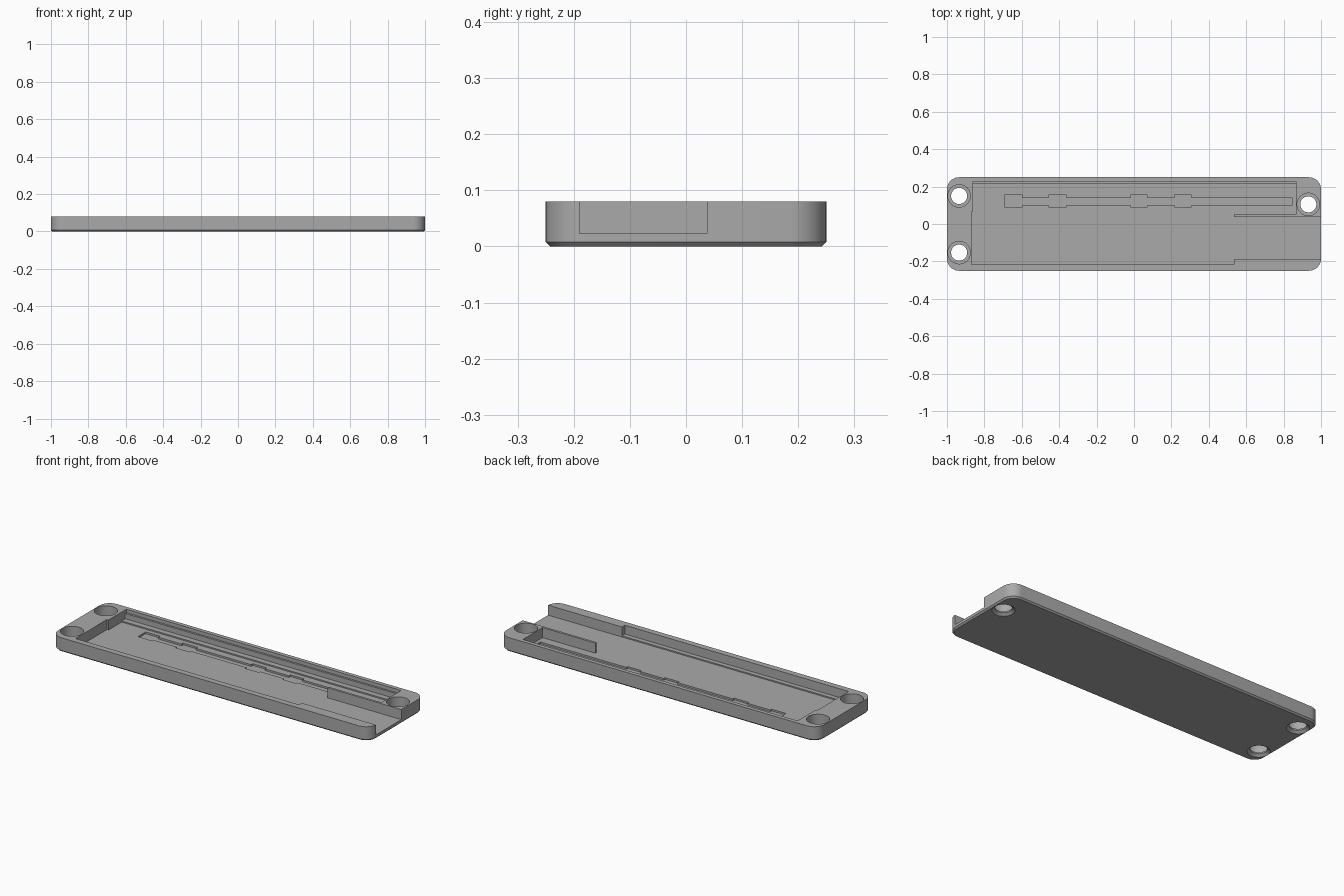
import bpy, bmesh, math

if "Cube" in bpy.data.objects:
    bpy.data.objects.remove(bpy.data.objects["Cube"])

LENGTH, WIDTH, HEIGHT = 2.0, 0.5, 0.08
FLOOR, LEDGE, LIP = 0.023, 0.03, 0.06
ABOVE = 0.12                      # cutters end above the tray


def loft(name, rings):
    """Closed solid through stacked loops of equal point count."""
    bm = bmesh.new()
    loops = [[bm.verts.new(p) for p in ring] for ring in rings]
    n = len(loops[0])
    for a, b in zip(loops, loops[1:]):
        for i in range(n):
            j = (i + 1) % n
            bm.faces.new((a[i], a[j], b[j], b[i]))
    bm.faces.new(loops[0][::-1])
    bm.faces.new(loops[-1])
    bmesh.ops.recalc_face_normals(bm, faces=bm.faces)
    mesh = bpy.data.meshes.new(name)
    bm.to_mesh(mesh)
    bm.free()
    obj = bpy.data.objects.new(name, mesh)
    bpy.context.collection.objects.link(obj)
    return obj


def prism(name, points, z0, z1=ABOVE):
    return loft(name, [[(x, y, z) for x, y in points] for z in (z0, z1)])


def box(name, x0, x1, y0, y1, z0):
    return prism(name, [(x0, y0), (x1, y0), (x1, y1), (x0, y1)], z0)


def rounded_rect(inset, z, radius=0.065, steps=12):
    r = radius - inset
    ring = []
    for k, (sx, sy) in enumerate([(1, 1), (-1, 1), (-1, -1), (1, -1)]):
        cx, cy = sx * (LENGTH / 2 - radius), sy * (WIDTH / 2 - radius)
        for i in range(steps + 1):
            a = math.pi / 2 * (k + i / steps)
            ring.append((cx + r * math.cos(a), cy + r * math.sin(a), z))
    return ring


def turned(name, cx, cy, profile, n=48):
    return loft(name, [[(cx + r * math.cos(2 * math.pi * i / n),
                         cy + r * math.sin(2 * math.pi * i / n), z)
                        for i in range(n)] for r, z in profile])


# Tray body with rounded corners and a chamfered underside
tray = loft("tray", [rounded_rect(0.008, 0), rounded_rect(0, 0.008),
                     rounded_rect(0, HEIGHT)])
gray = bpy.data.materials.new("gray plastic")
gray.diffuse_color = (0.40, 0.40, 0.40, 1)
gray.use_nodes = True
gray.node_tree.nodes["Principled BSDF"].inputs["Base Color"].default_value = gray.diffuse_color
tray.data.materials.append(gray)

# Main pocket, open at the right end, leaving a thin divider
cutters = [prism("pocket_cutter", [
    (-0.87, -0.19), (1.1, -0.19), (1.1, 0.037), (0.535, 0.037),
    (0.535, 0.05), (0.866, 0.05), (0.866, 0.184), (-0.86, 0.184),
    (-0.86, 0.067), (-0.87, 0.067)], FLOOR)]

# Ledges along the long walls
cutters += [box("back_ledge_cutter", -0.86, 0.866, 0.15, 0.216, LEDGE),
            box("back_lip_cutter", -0.86, 0.866, 0.15, 0.227, LIP),
            box("front_ledge_cutter", -0.87, 0.535, -0.216, -0.15, LEDGE)]

# Relief groove in the floor with four wider pads
pads = [(-0.69, -0.60), (-0.455, -0.364), (-0.017, 0.07), (0.22, 0.305)]
upper, lower = [], []
for x0, x1 in pads:
    for x, wide in ((x0, 0), (x0, 1), (x1, 1), (x1, 0)):
        if x == -0.69 and not wide:
            continue
        upper.append((x, 0.157 if wide else 0.142))
        lower.append((x, 0.088 if wide else 0.1))
upper.append((0.845, 0.142))
lower.append((0.845, 0.1))
cutters.append(prism("groove_cutter", lower + upper[::-1], 0.013))

# Counterbored mounting holes flared at the underside
hole = [(0.06, -0.002), (0.058, 0), (0.043, 0.012), (0.043, 0.02),
        (0.06, 0.02), (0.06, ABOVE)]
for cx, cy in [(-0.935, 0.15), (-0.935, -0.153), (0.932, 0.105)]:
    cutters.append(turned("hole_cutter", cx, cy, hole))

# Carve and tidy
bpy.context.view_layer.objects.active = tray
tray.select_set(True)
for cutter in cutters:
    mod = tray.modifiers.new("carve", 'BOOLEAN')
    mod.operation, mod.solver, mod.object = 'DIFFERENCE', 'EXACT', cutter
    bpy.ops.object.modifier_apply(modifier=mod.name)
    bpy.data.objects.remove(cutter)
bpy.ops.object.shade_smooth_by_angle(angle=math.radians(30))
